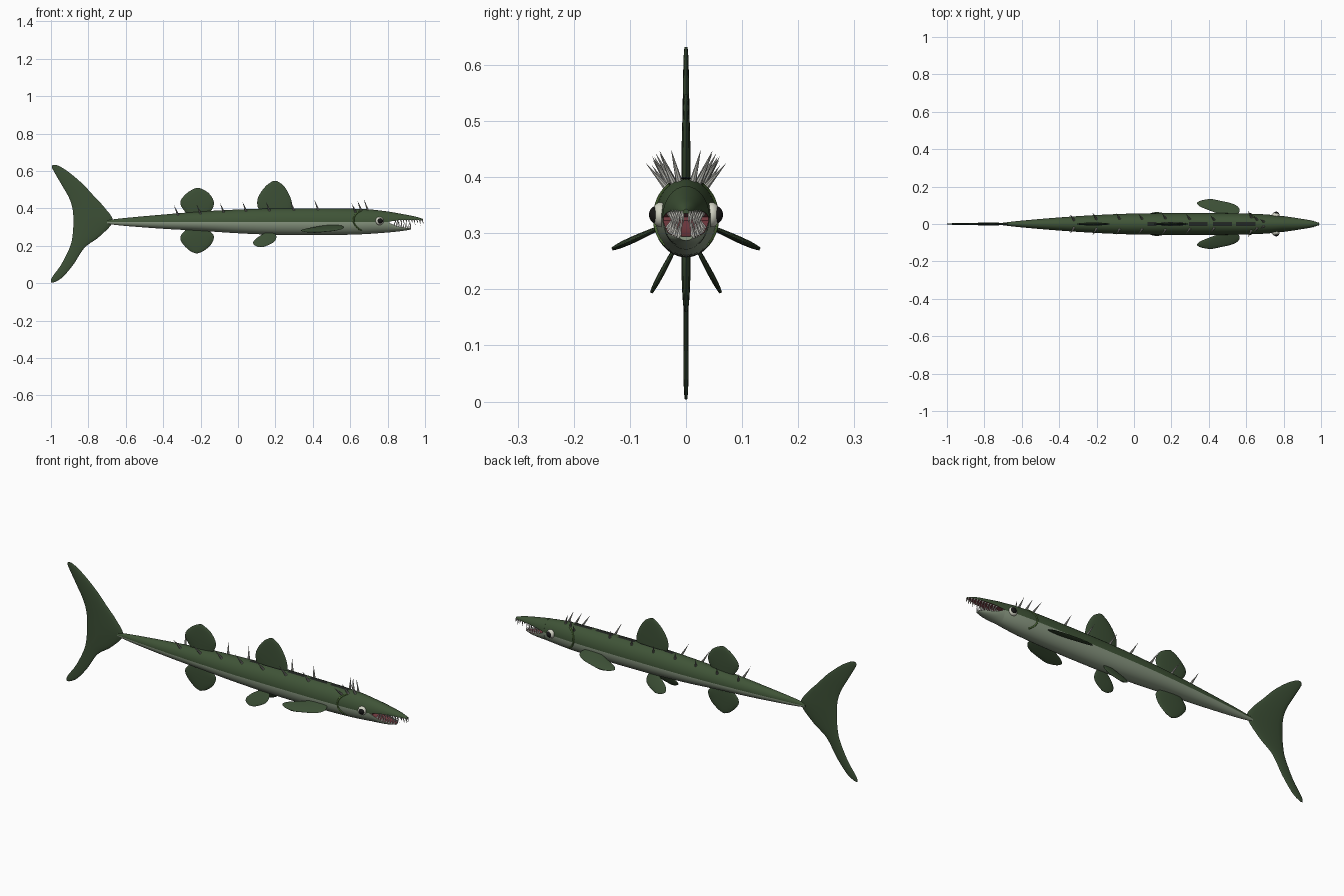
import bpy, bmesh, math
from mathutils import Vector

old = bpy.data.objects.get("Cube")
if old:
    bpy.data.objects.remove(old, do_unlink=True)


def material(name, r, g, b):
    m = bpy.data.materials.new(name)
    m.use_nodes = True
    m.diffuse_color = (r, g, b, 1)
    bsdf = next(n for n in m.node_tree.nodes if n.type == 'BSDF_PRINCIPLED')
    bsdf.inputs["Base Color"].default_value = (r, g, b, 1)
    bsdf.inputs["Roughness"].default_value = 0.6
    return m


GREEN = material("back green", 0.05, 0.088, 0.038)
BELLY = material("belly grey green", 0.25, 0.31, 0.22)
DARK = material("dark back marking", 0.016, 0.02, 0.016)
FIN = material("fin green", 0.045, 0.078, 0.036)
GILL = material("gill green", 0.07, 0.14, 0.035)
MOUTH = material("mouth red", 0.2, 0.05, 0.06)
TOOTH = material("tooth white", 0.75, 0.74, 0.68)
SPINE = material("spine grey", 0.36, 0.36, 0.33)
EYE = material("eye pale", 0.65, 0.66, 0.56)
PUPIL = material("pupil black", 0.008, 0.008, 0.008)


def resample(rows, n):
    """Smooth curve through station rows."""
    out = []
    for i in range(len(rows) - 1):
        p = [Vector(rows[max(0, min(len(rows) - 1, i + k))]) for k in (-1, 0, 1, 2)]
        for j in range(n):
            t = j / n
            out.append(0.5 * (2 * p[1] + (p[2] - p[0]) * t
                              + (2 * p[0] - 5 * p[1] + 4 * p[2] - p[3]) * t * t
                              + (3 * p[1] - p[0] - 3 * p[2] + p[3]) * t ** 3))
    return out + [Vector(rows[-1])]


def finish(name, bm, mats, rule=None, mirror=False):
    bmesh.ops.recalc_face_normals(bm, faces=bm.faces)
    if rule:
        for f in bm.faces:
            f.material_index = rule(f.calc_center_median(), f)
    me = bpy.data.meshes.new(name)
    bm.to_mesh(me)
    bm.free()
    for m in mats:
        me.materials.append(m)
    ob = bpy.data.objects.new(name, me)
    bpy.context.collection.objects.link(ob)
    if mirror:
        mod = ob.modifiers.new("mirror", 'MIRROR')
        mod.use_axis = (False, True, False)
    bpy.ops.object.select_all(action='DESELECT')
    ob.select_set(True)
    bpy.context.view_layer.objects.active = ob
    bpy.ops.object.shade_smooth_by_angle(angle=math.radians(40))
    return ob


def skin(rings):
    """Join closed rings of points into a capped tube."""
    bm = bmesh.new()
    vs = [[bm.verts.new(p) for p in r] for r in rings]
    n = len(vs[0])
    for a, b in zip(vs, vs[1:]):
        for k in range(n):
            bm.faces.new((a[k], a[(k + 1) % n], b[(k + 1) % n], b[k]))
    bm.faces.new(vs[0])
    bm.faces.new(vs[-1])
    return bm


def section(x, zc, w, up, down, start=0, sweep=360, n=32):
    count = n if sweep == 360 else n + 1
    ring = []
    for k in range(count):
        a = math.radians(start + sweep * k / n)
        s = math.sin(a)
        ring.append((x, w * math.cos(a), zc + s * (up if s > 0 else down)))
    return ring


# Body: x, centre height, half width, rise, drop
BODY = [(-.70, .327, .007, .010, .010), (-.60, .327, .018, .022, .021),
        (-.40, .327, .035, .040, .036), (-.20, .327, .048, .056, .047),
        (0, .327, .056, .067, .060), (.20, .327, .058, .073, .068),
        (.45, .327, .058, .073, .070), (.62, .055 + .272, .055, .071, .067),
        (.72, .327, .050, .066, .062), (.81, .327, .040, .055, .055)]


def body_rule(c, f):
    if c.x > .809:
        return 3
    if c.z < .327:
        return 1
    on_back = abs(c.y) < .01 and .08 < c.x < .66
    return 2 if on_back and c.x % .13 > .025 else 0


finish("body", skin([section(*r) for r in resample(BODY, 8)]),
       [GREEN, BELLY, DARK, MOUTH], body_rule)

# Jaws: half sections with a flat red mouth side
UPPER = [(.80, .327, .042, .057, 0), (.85, .336, .035, .039, 0),
         (.90, .339, .027, .027, 0), (.95, .338, .018, .018, 0), (.99, .335, .006, .008, 0)]
LOWER = [(.80, .327, .042, 0, .056), (.85, .305, .035, 0, .029),
         (.89, .298, .027, 0, .017), (.925, .294, .012, 0, .007)]


def jaw(name, rows, start, mat):
    rings = [section(*r, start=start, sweep=180, n=16) for r in resample(rows, 5)]
    finish(name, skin(rings), [mat, MOUTH],
           lambda c, f: int(abs(c.y) < .0005 and abs(f.normal.z) > .5
                            and (f.normal.z > 0) == (start > 0)))


jaw("upper_jaw", UPPER, 0, GREEN)
jaw("lower_jaw", LOWER, 180, BELLY)


# Fins: rows of distance along the span, rear edge, front edge
def fin(name, rows, origin=(0, 0, 0), span=(0, 0, 1), thick=.008, mirror=False):
    rows = resample(rows, 5)
    o, d = Vector(origin), Vector(span).normalized()
    side = Vector((1, 0, 0)).cross(d)
    widest = max(r[2] - r[1] for r in rows)
    rings = []
    for s, x0, x1 in rows:
        half = max((x1 - x0) / 2, .001)
        t = thick * math.sqrt(2 * half / widest)
        rings.append([o + d * s + Vector(((x0 + x1) / 2 + half * math.cos(a), 0, 0))
                      + side * t * math.sin(a)
                      for a in (k * math.tau / 16 for k in range(16))])
    finish(name, skin(rings), [FIN], mirror=mirror)


fin("tail_fin", [(.004, -1, -.985), (.03, -.995, -.94), (.10, -.945, -.88), (.19, -.90, -.82),
                 (.25, -.885, -.74), (.33, -.88, -.67), (.40, -.885, -.71), (.46, -.905, -.765),
                 (.53, -.945, -.83), (.59, -.98, -.90), (.62, -.995, -.945), (.632, -.99, -.97)])
fin("front_dorsal_fin", [(.37, .125, .28), (.41, .105, .29), (.45, .105, .283),
                         (.49, .125, .265), (.525, .155, .24), (.547, .188, .207)])
fin("rear_dorsal_fin", [(.355, -.26, -.17), (.385, -.285, -.145), (.415, -.305, -.13),
                        (.445, -.305, -.132), (.48, -.275, -.155), (.50, -.245, -.185),
                        (.51, -.222, -.21)])
fin("anal_fin", [(.16, -.228, -.215), (.172, -.255, -.185), (.20, -.287, -.15),
                 (.23, -.307, -.132), (.255, -.305, -.13), (.28, -.285, -.15), (.31, -.26, -.17)])
fin("pectoral_fins", [(0, .47, .55), (.025, .41, .565), (.05, .355, .555), (.07, .337, .52),
                      (.085, .355, .46), (.093, .39, .425)],
    (0, .047, .31), (0, .08, -.036), .006, True)
fin("pelvic_fins", [(0, .14, .20), (.025, .105, .205), (.05, .083, .195), (.07, .085, .165),
                    (.083, .108, .135)], (0, .023, .267), (0, .04, -.075), .005, True)


# Spines and teeth: groups of cones given by base, tip and radius
def spikes(name, items, mat):
    bm = bmesh.new()
    for base, tip, r in items:
        b, d = Vector(base), Vector(tip) - Vector(base)
        q = d.to_track_quat('Z', 'Y')
        ring = [bm.verts.new(b + q @ Vector((r * math.cos(a), r * math.sin(a), 0)))
                for a in (k * math.tau / 8 for k in range(8))]
        top = bm.verts.new(tip)
        bm.faces.new(ring)
        for k in range(8):
            bm.faces.new((ring[k], ring[(k + 1) % 8], top))
    finish(name, bm, [mat], mirror=True)


def at(rows, x):
    """Interpolated station values at x."""
    for a, b in zip(rows, rows[1:]):
        if a[0] <= x <= b[0]:
            return Vector(a).lerp(Vector(b), (x - a[0]) / (b[0] - a[0]))


spine_list = []
for x, lean in [(-.32, 58), (-.20, 55), (-.075, 58), (.045, 60), (.17, 58), (.30, 62),
                (.43, 66), (.63, 50), (.66, 65), (.695, 76)]:
    row, a = at(BODY, x), math.radians(lean)
    n = Vector((-.35, math.cos(a), math.sin(a)))
    base = Vector((x, row[2] * math.cos(a) * .9, row[1] + row[3] * math.sin(a) * .93))
    spine_list.append((base, base + n * .064, .0065))
spikes("back_spines", spine_list, SPINE)

teeth = []
for k in range(8):
    x = .835 + k * .012
    row = at(LOWER, x)
    y = row[2] * .88
    size = .024 + .012 * (k % 2)
    teeth.append(((x, y, row[1] - .003), (x + .006, y * .55, row[1] + size), .0045))
for k in range(11):
    x = .84 + k * .0145
    row = at(UPPER, x)
    y = row[2] * .88
    size = .018 + .012 * (k % 2)
    teeth.append(((x, y, row[1] + .003), (min(x + .007, 1), y * .6, row[1] - size), .004))
spikes("teeth", teeth, TOOTH)


# Eyes
def ball(name, centre, r, depth, mat):
    bm = bmesh.new()
    bmesh.ops.create_uvsphere(bm, u_segments=24, v_segments=14, radius=1)
    for v in bm.verts:
        v.co = Vector((v.co.x * r, v.co.y * depth, v.co.z * r)) + Vector(centre)
    finish(name, bm, [mat], mirror=True)


ball("eyes", (.757, .046, .333), .022, .015, EYE)
ball("pupils", (.76, .054, .333), .015, .012, PUPIL)

# Gill edges: thin arcs lying on the body
for side, label in ((1, "far"), (-1, "near")):
    cu = bpy.data.curves.new(label + "_gill_edge", 'CURVE')
    cu.dimensions = '3D'
    cu.bevel_depth = .004
    sp = cu.splines.new('POLY')
    sp.points.add(16)
    for k, p in enumerate(sp.points):
        t = k / 8 - 1
        a = math.radians(8 + 52 * t)
        row = at(BODY, .618 + .042 * t * t)
        z = row[3] if a > 0 else row[4]
        p.co = (row[0], side * row[2] * math.cos(a), row[1] + z * math.sin(a), 1)
    cu.materials.append(GILL)
    bpy.context.collection.objects.link(bpy.data.objects.new(label + "_gill_edge", cu))
